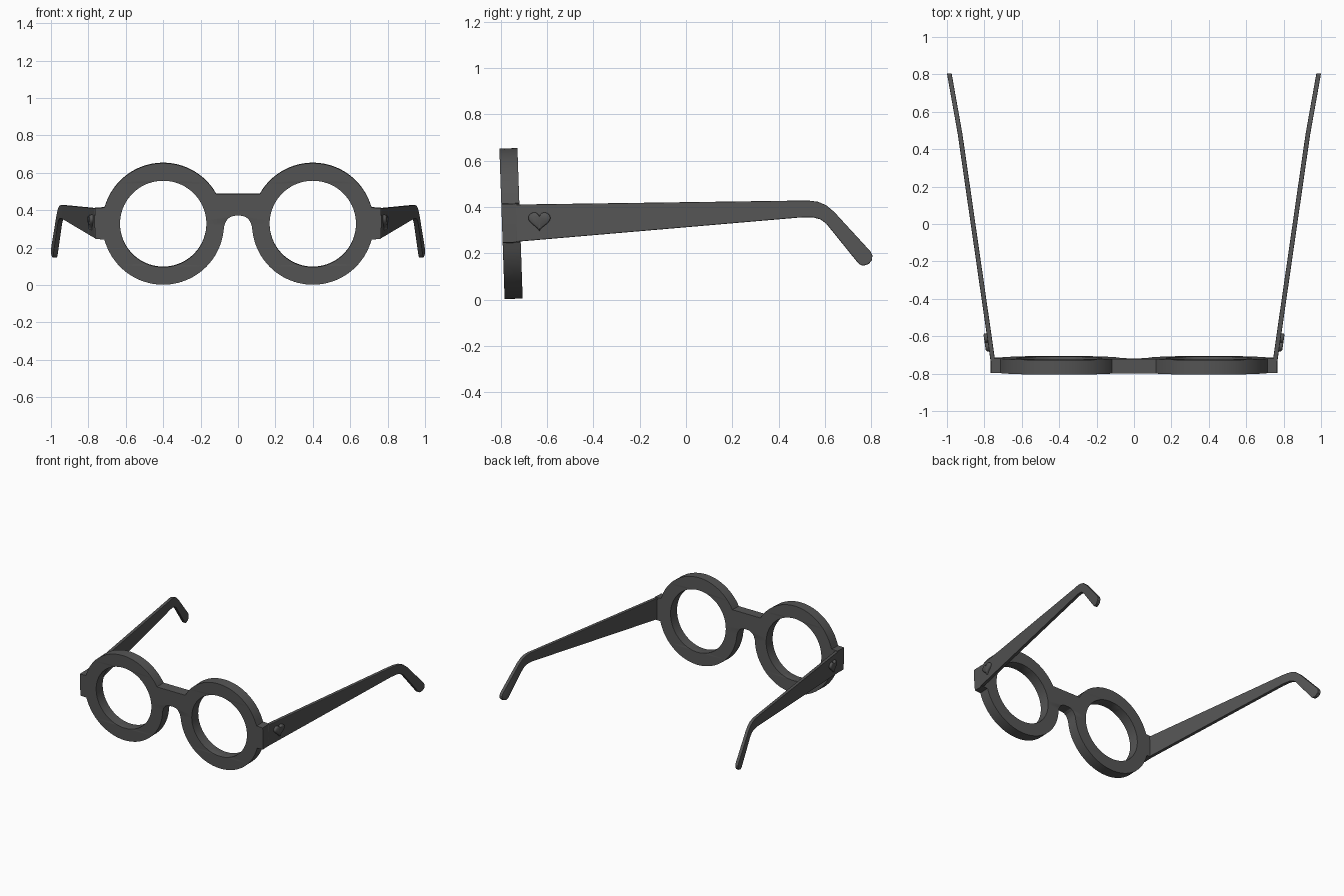
import bpy, bmesh
from math import sin, cos, pi, radians

if "Cube" in bpy.data.objects:
    bpy.data.objects.remove(bpy.data.objects["Cube"])

CX, CZ, R_OUT, R_IN = 0.40, 0.328, 0.325, 0.231

dark = bpy.data.materials.new("dark_plastic")
dark.diffuse_color = (0.09, 0.09, 0.09, 1)
dark.use_nodes = True
dark.node_tree.nodes["Principled BSDF"].inputs["Base Color"].default_value = dark.diffuse_color


def arc(a0, a1, n, r=R_OUT):
    return [(CX + r * cos(radians(a0 + (a1 - a0) * i / n)),
             CZ + r * sin(radians(a0 + (a1 - a0) * i / n))) for i in range(n + 1)]


def finish(ob, bevel=0.0, mirror=False, angle=20):
    """Add bevel / mirror, bake to mesh and smooth by angle."""
    if bevel:
        m = ob.modifiers.new("bevel", 'BEVEL')
        m.width, m.segments, m.limit_method, m.angle_limit = bevel, 2, 'ANGLE', radians(40)
    if mirror:
        ob.modifiers.new("mirror", 'MIRROR')
    bpy.ops.object.select_all(action='DESELECT')
    ob.select_set(True)
    bpy.context.view_layer.objects.active = ob
    bpy.ops.object.convert(target='MESH')
    bpy.ops.object.shade_smooth_by_angle(angle=radians(angle))
    if not ob.data.materials:
        ob.data.materials.append(dark)


def loft(name, rings):
    """Closed skin through equal-length rings of points."""
    bm = bmesh.new()
    rings = [[bm.verts.new(p) for p in ring] for ring in rings]
    n = len(rings[0])
    for a, b in zip(rings, rings[1:]):
        for i in range(n):
            bm.faces.new((a[i], a[(i + 1) % n], b[(i + 1) % n], b[i]))
    bm.faces.new(rings[0])
    bm.faces.new(rings[-1])
    bmesh.ops.recalc_face_normals(bm, faces=bm.faces)
    me = bpy.data.meshes.new(name)
    bm.to_mesh(me)
    bm.free()
    ob = bpy.data.objects.new(name, me)
    bpy.context.collection.objects.link(ob)
    return ob


# Front frame: one outline with two lens holes, extruded and tilted
half = [(0.0, 0.489)] + arc(150.3, 19, 48)                        # bridge top, upper rim
half += [(0.715, 0.415), (0.765, 0.413), (0.767, 0.33), (0.763, 0.247), (0.715, 0.245)]  # end piece
half += arc(-17, -171, 56)                                        # lower rim
half += [(0.074, 0.315), (0.066, 0.338), (0.053, 0.357), (0.035, 0.368), (0.015, 0.372)]
outline = half + [(-x, z) for x, z in reversed(half[1:])]
hole = arc(0, 360, 72, R_IN)[:-1]

cu = bpy.data.curves.new("front_frame", 'CURVE')
cu.dimensions, cu.fill_mode, cu.extrude = '2D', 'BOTH', 0.039
for pts in (outline, hole, [(-x, z) for x, z in hole]):
    sp = cu.splines.new('POLY')
    sp.points.add(len(pts) - 1)
    for p, (x, z) in zip(sp.points, pts):
        p.co = (x, z, 0, 1)
    sp.use_cyclic_u = True
frame = bpy.data.objects.new("front_frame", cu)
bpy.context.collection.objects.link(frame)
finish(frame)
bm = bmesh.new()
bm.from_mesh(frame.data)
bmesh.ops.remove_doubles(bm, verts=bm.verts, dist=0.0002)
bmesh.ops.recalc_face_normals(bm, faces=bm.faces)
bm.to_mesh(frame.data)
bm.free()
frame.rotation_euler.x = radians(92)
frame.location.y = -0.744
finish(frame, bevel=0.005)


# Temple arms: side profile in matched top / bottom pairs, splayed outwards
def temple_x(y):
    if y < 0.48:
        return 0.757 + (y + 0.715) * 0.1445
    return 0.9297 + (y - 0.48) * 0.178


top = [(-0.735, 0.41), (0.48, 0.427), (0.53, 0.427), (0.57, 0.422), (0.605, 0.407),
       (0.64, 0.378), (0.797, 0.207), (0.805, 0.190), (0.802, 0.168), (0.788, 0.153)]
bot = [(-0.735, 0.249), (0.48, 0.353), (0.52, 0.355), (0.55, 0.354), (0.58, 0.346),
       (0.605, 0.328), (0.735, 0.167), (0.745, 0.155), (0.756, 0.148), (0.770, 0.147)]
W = 0.0125
finish(loft("temple_arms", [
    [(temple_x(ty) - W, ty, tz), (temple_x(ty) + W, ty, tz),
     (temple_x(by) + W, by, bz), (temple_x(by) - W, by, bz)]
    for (ty, tz), (by, bz) in zip(top, bot)]), bevel=0.004, mirror=True)


# Raised heart on the outside of each arm
def heart(scale, off, n=40):
    ring = []
    for i in range(n):
        t = 2 * pi * i / n
        y = -0.633 + scale * 0.003 * 16 * sin(t) ** 3
        z = 0.342 + scale * 0.003 * (12.5 * cos(t) - 4.4 * cos(2 * t) - 1.8 * cos(3 * t) - cos(4 * t))
        ring.append((temple_x(y) + off, y, z))
    return ring


finish(loft("heart_studs", [heart(1, 0.005), heart(1, 0.021), heart(0.95, 0.027), heart(0.84, 0.030)]),
       mirror=True, angle=50)
